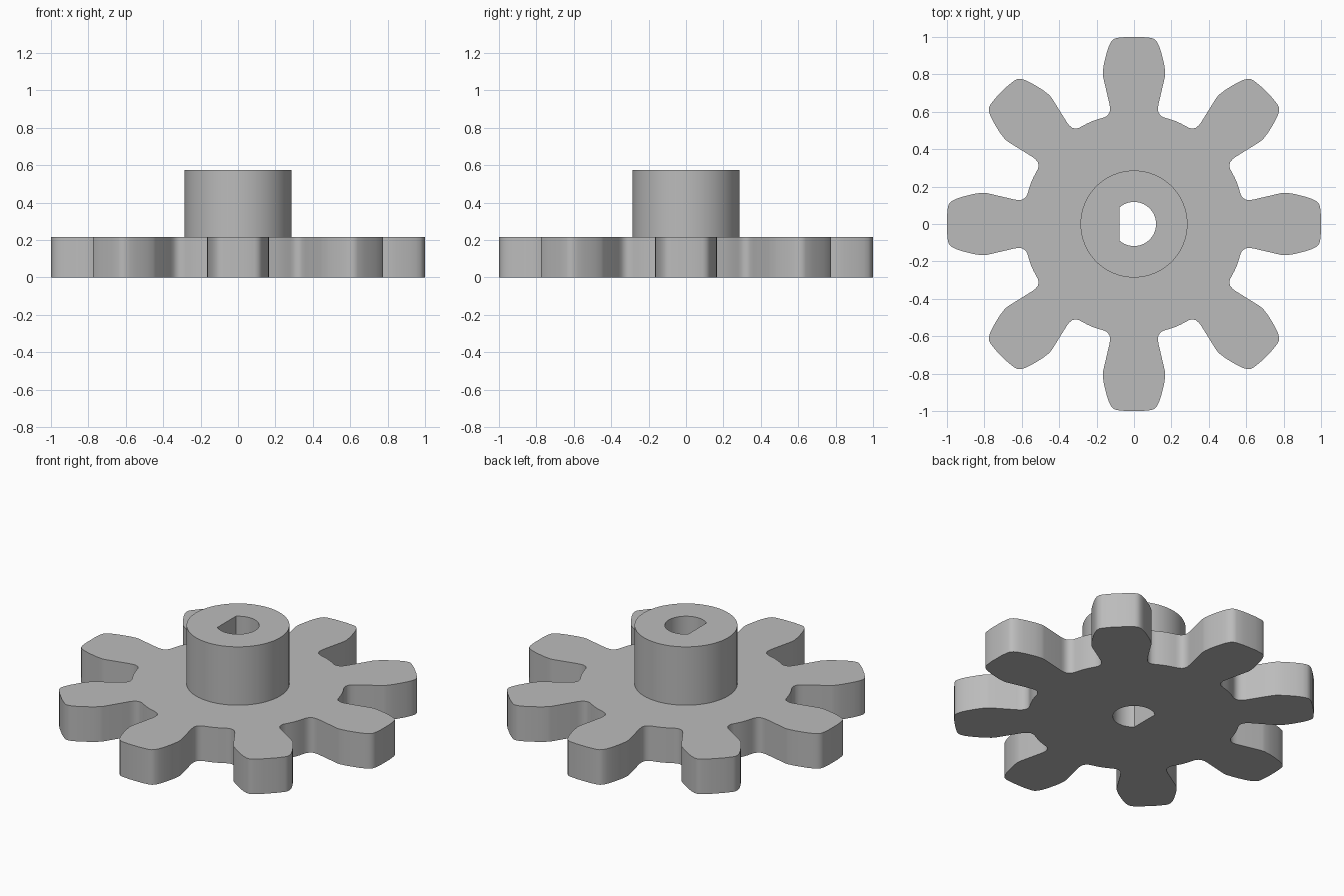
import bpy, bmesh
from math import acos, cos, pi, sin
from mathutils import Matrix, Vector

TEETH = 8
PLATE_TOP, HUB_TOP = 0.215, 0.573
HUB_R, BORE_R, BORE_FLAT = 0.286, 0.118, 0.077

cube = bpy.data.objects.get("Cube")
if cube:
    bpy.data.objects.remove(cube)

grey = bpy.data.materials.new("plain grey")
grey.use_nodes = True
colour = (0.5, 0.5, 0.5, 1)
grey.diffuse_color = colour
grey.node_tree.nodes["Principled BSDF"].inputs["Base Color"].default_value = colour


def arc(radius, start, end, steps):
    return [Vector((radius * cos(start + (end - start) * i / steps),
                    radius * sin(start + (end - start) * i / steps)))
            for i in range(steps + 1)]


# Half of one tooth pointing along +x, from root to tip
half_tooth = [(0.548, 0.227), (0.558, 0.2), (0.566, 0.172), (0.572, 0.153),
              (0.583, 0.139), (0.598, 0.13), (0.618, 0.128), (0.64, 0.131),
              (0.79, 0.166), (0.81, 0.167), (0.85, 0.162), (0.885, 0.154),
              (0.92, 0.145), (0.952, 0.134), (0.975, 0.122), (0.989, 0.108),
              (0.995, 0.09), (1.0, 0.04)]
tooth = [Vector((x, -y)) for x, y in half_tooth]
tooth += [Vector((x, y)) for x, y in reversed(half_tooth[1:])]

outline = []
for i in range(TEETH):
    turn = Matrix.Rotation(2 * pi * i / TEETH, 2)
    outline += [turn @ p for p in tooth]

hub_circle = arc(HUB_R, 0, 2 * pi, 64)[:-1]
flat_angle = acos(-BORE_FLAT / BORE_R)
bore = arc(BORE_R, -flat_angle, flat_angle, 36)

bm = bmesh.new()


def wall(points, bottom, top):
    """Upright wall round a closed profile; returns its lower and upper edges."""
    low = [bm.verts.new((p.x, p.y, bottom)) for p in points]
    high = [bm.verts.new((p.x, p.y, top)) for p in points]
    for i in range(len(points)):
        j = (i + 1) % len(points)
        bm.faces.new((low[i], low[j], high[j], high[i]))

    def rim(ring):
        return [bm.edges.get((ring[i - 1], ring[i])) for i in range(len(ring))]
    return rim(low), rim(high)


# Toothed plate, hub and D-shaped bore walls
plate_low, plate_high = wall(outline, 0, PLATE_TOP)
hub_low, hub_high = wall(hub_circle, PLATE_TOP, HUB_TOP)
bore_low, bore_high = wall(bore, 0, HUB_TOP)

# Flat underside, plate shoulder and hub end
for outer, inner, up in ((plate_low, bore_low, -1), (plate_high, hub_low, 1),
                         (hub_high, bore_high, 1)):
    bmesh.ops.triangle_fill(bm, use_beauty=True, edges=outer + inner,
                            normal=(0, 0, up))
bmesh.ops.recalc_face_normals(bm, faces=bm.faces)

mesh = bpy.data.meshes.new("gear_with_hub")
bm.to_mesh(mesh)
bm.free()
mesh.materials.append(grey)
gear = bpy.data.objects.new("gear_with_hub", mesh)
bpy.context.collection.objects.link(gear)

bpy.ops.object.select_all(action="DESELECT")
gear.select_set(True)
bpy.context.view_layer.objects.active = gear
bpy.ops.object.shade_smooth_by_angle(angle=pi / 6)
